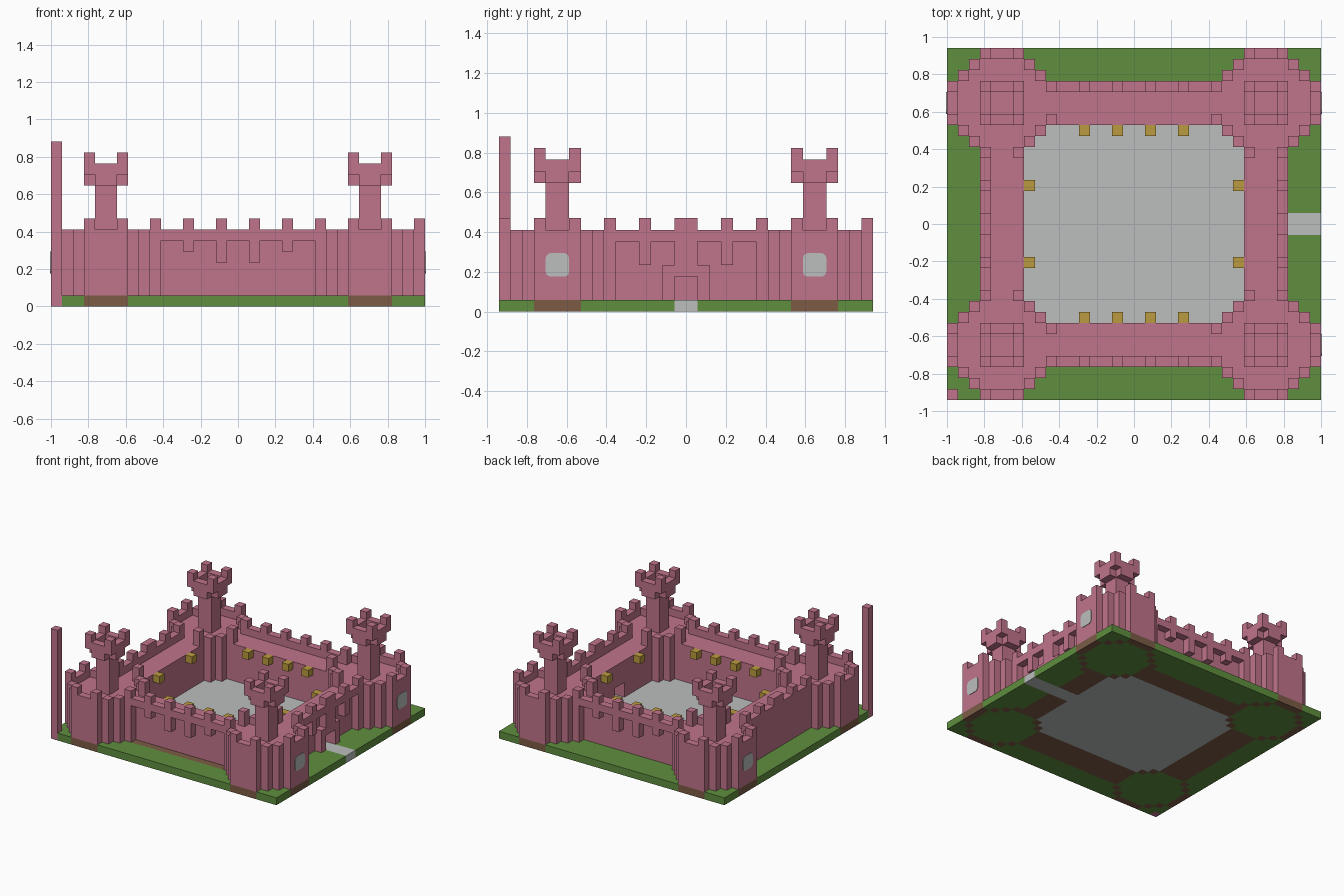
import bpy, bmesh
from mathutils import Matrix

if "Cube" in bpy.data.objects:
    bpy.data.objects.remove(bpy.data.objects["Cube"])

U = 1 / 17  # edge of one block


def material(name, rgb):
    m = bpy.data.materials.new(name)
    m.use_nodes = True
    m.diffuse_color = (*rgb, 1)
    m.node_tree.nodes["Principled BSDF"].inputs["Base Color"].default_value = (*rgb, 1)
    return m


PINK = material("pink_stone", (0.53, 0.175, 0.26))
GREEN = material("grass_green", (0.115, 0.275, 0.05))
GREY = material("pale_grey", (0.50, 0.52, 0.515))
GOLD = material("lamp_gold", (0.50, 0.33, 0.05))
BROWN = material("earth_brown", (0.20, 0.105, 0.06))


def finish(name, bm, mat):
    me = bpy.data.meshes.new(name)
    bm.to_mesh(me)
    bm.free()
    me.materials.append(mat)
    ob = bpy.data.objects.new(name, me)
    bpy.context.collection.objects.link(ob)
    return ob


def blocks(name, cells, z0, z1, mat):
    """Extrude a set of plan cells between two heights, keeping outer faces only."""
    cells = set(cells)
    bm = bmesh.new()
    cache = {}

    def vert(x, y, z):
        if (x, y, z) not in cache:
            cache[x, y, z] = bm.verts.new((x * U, y * U, z * U))
        return cache[x, y, z]

    for x, y in sorted(cells):
        ring = [(x, y), (x + 1, y), (x + 1, y + 1), (x, y + 1)]
        bm.faces.new([vert(*p, z1) for p in ring])
        bm.faces.new([vert(*p, z0) for p in reversed(ring)])
        for k, (dx, dy) in enumerate([(0, -1), (1, 0), (0, 1), (-1, 0)]):
            if (x + dx, y + dy) not in cells:
                a, b = ring[k], ring[(k + 1) % 4]
                bm.faces.new([vert(*a, z0), vert(*b, z0), vert(*b, z1), vert(*a, z1)])
    return finish(name, bm, mat)


def rect(x0, x1, y0, y1):
    return {(x, y) for x in range(x0, x1) for y in range(y0, y1)}


def mirror(cells, sx, sy):
    return {(x if sx > 0 else -1 - x, y if sy > 0 else -1 - y) for x, y in cells}


# Plan of one corner turret: a stepped octagon with an outer ring
octagon = set()
for half_x, half_y in [(2, 5), (3, 4), (4, 3), (5, 2)]:
    octagon |= rect(12 - half_x, 12 + half_x, 11 - half_y, 11 + half_y)
ring = {(x, y) for x, y in octagon
        if not {(x + 1, y), (x - 1, y), (x, y + 1), (x, y - 1)} <= octagon}
# thin the stepped corners to a single diagonal line of blocks
doors = rect(7, 8, 10, 12) | rect(11, 13, 6, 7)
teeth = ({(x, y) for x in (10, 13) for y in (6, 15)}
         | {(x, y) for x in (7, 16) for y in (9, 12)})
head = rect(10, 14, 9, 13)
core = rect(11, 13, 10, 12)
corners = {(x, y) for x in (10, 13) for y in (9, 12)}

corner_sides = {"back_left": (1, 1), "back_right": (-1, 1),
                "front_left": (1, -1), "front_right": (-1, -1)}
all_turrets, all_rings = set(), set()
for side, (sx, sy) in corner_sides.items():
    def part(name, cells, z0, z1):
        blocks(f"{side}_{name}", mirror(cells, sx, sy), z0, z1, PINK)
    part("turret_body", octagon, 1, 6)
    part("turret_parapet", ring - doors, 6, 7)
    part("turret_merlons", teeth, 7, 8)
    part("tower_shaft", core, 6, 11)
    part("tower_corbel", head - corners, 11, 12)
    part("tower_rim", head - core, 12, 13)
    part("tower_merlons", corners, 13, 14)
    all_turrets |= mirror(octagon, sx, sy)
    all_rings |= mirror(ring, sx, sy)

# Front and back walls with overhanging parapets on corbels
for side, sy in (("front", -1), ("back", 1)):
    def part(name, cells, z0, z1):
        blocks(f"{side}_{name}", mirror(cells, 1, sy), z0, z1, PINK)
    part("wall", rect(-7, 7, 9, 12), 1, 6)
    part("parapet", rect(-7, 7, 12, 13), 6, 7)
    part("merlons", {(x, 12) for x in (-5, -2, 1, 4)}, 7, 8)
    part("outer_corbels", {(-5, 12), (4, 12)}, 5, 6)
    part("inner_corbels", {(-2, 12), (1, 12)}, 4, 6)

# Left wall with the gate, right wall plain
gate = rect(10, 14, -1, 1)
blocks("gate_wall_lower", rect(10, 13, -6, 6) - gate, 1, 3, PINK)
blocks("gate_wall_upper", rect(10, 13, -6, 6), 3, 6, PINK)
blocks("gate_jambs", {(13, -2), (13, 1)}, 1, 4, PINK)
blocks("gate_lintel", rect(13, 14, -1, 1), 3, 6, PINK)
blocks("gate_corbels", {(13, -4), (13, 3)}, 4, 6, PINK)
blocks("right_wall", rect(-14, -10, -6, 6), 1, 6, PINK)
for side, x in (("left", 13), ("right", -14)):
    blocks(f"{side}_parapet", rect(x, x + 1, -6, 6), 6, 7, PINK)
    blocks(f"{side}_merlons", {(x, y) for y in (-4, -1, 0, 3)}, 7, 8, PINK)

# Corner pole
pole = {(-17, -16)}
blocks("corner_pole", pole, 0, 15, PINK)

# Lamps around the courtyard
lamps = {(x, y) for x in (-5, -2, 1, 4) for y in (-9, 8)}
lamps |= {(x, y) for x in (-10, 9) for y in (-4, 3)}
blocks("courtyard_lamps", lamps, 5, 6, GOLD)

# Ground layer: paved court and path, earth under the walls, grass elsewhere
paving = (rect(-10, 10, -9, 9) - all_turrets) | rect(10, 17, -1, 1)
walls = (rect(-14, 14, -13, 13) - rect(-10, 10, -9, 9) - all_turrets
         - rect(13, 14, -6, 6) - rect(-7, 7, 12, 13))
earth = (walls | all_rings) - paving
grass = rect(-17, 17, -16, 16) - paving - earth - pole
blocks("paving", paving, 0, 1, GREY)
blocks("wall_footing", earth, 0, 1, BROWN)
blocks("grass", grass, 0, 1, GREEN)


# Rounded window plates on the outer turret faces
def window(name, x, y):
    bm = bmesh.new()
    bmesh.ops.create_cube(bm, size=1, matrix=Matrix.Diagonal((0.008, 2 * U, 2 * U, 1)))
    edges = [e for e in bm.edges if abs(e.verts[0].co.x - e.verts[1].co.x) > 0.005]
    bmesh.ops.bevel(bm, geom=edges, offset=0.025, segments=3, profile=0.5, affect='EDGES')
    ob = finish(name, bm, GREY)
    ob.location = (x * U, y * U, 4 * U)


window("back_left_window", 17, 11)
window("front_left_window", 17, -11)
window("back_right_window", -17, 11)
